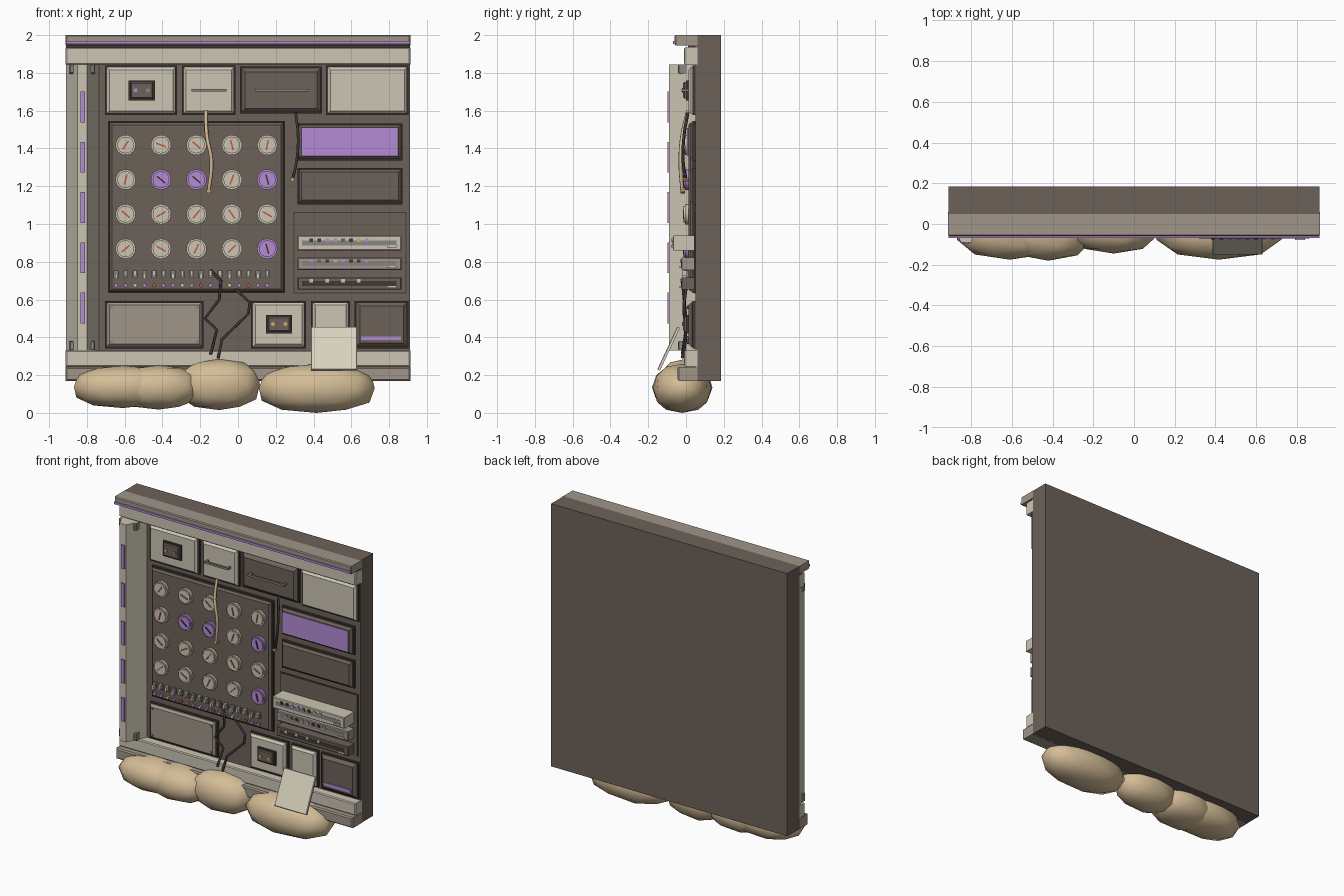
import bpy, bmesh, math
from mathutils import Matrix, Vector

start = bpy.data.objects.get("Cube")
if start:
    bpy.data.objects.remove(start)


def material(name, red, green, blue):
    mat = bpy.data.materials.new(name)
    mat.use_nodes = True
    colour = (red, green, blue, 1)
    mat.diffuse_color = colour
    mat.node_tree.nodes["Principled BSDF"].inputs["Base Color"].default_value = colour
    return mat


DARK = material("dark brown metal", .15, .12, .1)
CREAM = material("cream paint", .6, .56, .45)
TAUPE = material("taupe metal", .35, .3, .25)
PURPLE = material("purple glow", .46, .26, .66)
SAND = material("sand cloth", .66, .51, .31)
RED = material("needle red", .52, .1, .06)
BLACK = material("charcoal rubber", .05, .04, .035)
PALE = material("pale card", .69, .64, .51)
GREY = material("grey steel", .25, .24, .22)
GOLD = material("brass", .6, .4, .15)


def finish(name, bm, mat):
    mesh = bpy.data.meshes.new(name)
    bm.to_mesh(mesh)
    bm.free()
    mesh.materials.append(mat)
    obj = bpy.data.objects.new(name, mesh)
    bpy.context.collection.objects.link(obj)
    return obj


def box(name, mat, left, right, low, high, front, back=.06, bevel=0):
    bm = bmesh.new()
    bmesh.ops.create_cube(bm, size=1)
    for v in bm.verts:
        v.co = (right if v.co.x > 0 else left, back if v.co.y > 0 else front,
                high if v.co.z > 0 else low)
    if bevel:
        edges = [e for e in bm.edges if all(v.co.y == e.verts[0].co.y for v in e.verts)
                 and e.verts[0].co.y < back - .001]
        bmesh.ops.bevel(bm, geom=edges, offset=bevel, segments=1, affect='EDGES')
    return finish(name, bm, mat)


def bar(name, mat, x, z, width, height, front, back=.06, bevel=0):
    return box(name, mat, x - width / 2, x + width / 2, z - height / 2, z + height / 2,
               front, back, bevel)


def disc(name, mat, x, z, radius, front, back, sides=24, taper=1):
    bm = bmesh.new()
    turn = Matrix.Translation((x, (front + back) / 2, z)) @ Matrix.Rotation(math.pi / 2, 4, 'X')
    bmesh.ops.create_cone(bm, cap_ends=True, segments=sides, radius1=radius,
                          radius2=radius * taper, depth=back - front, matrix=turn)
    return finish(name, bm, mat)


def cable(name, mat, points, radius, kind):
    curve = bpy.data.curves.new(name, 'CURVE')
    curve.dimensions = '3D'
    curve.bevel_depth = radius
    curve.bevel_resolution = 1
    curve.resolution_u = 5
    curve.use_fill_caps = True
    spline = curve.splines.new(kind)
    if kind == 'BEZIER':
        spline.bezier_points.add(len(points) - 1)
        for knot, co in zip(spline.bezier_points, points):
            knot.co = co
            knot.handle_left_type = knot.handle_right_type = 'AUTO'
    else:
        spline.points.add(len(points) - 1)
        for knot, co in zip(spline.points, points):
            knot.co = (*co, 1)
    curve.materials.append(mat)
    obj = bpy.data.objects.new(name, curve)
    bpy.context.collection.objects.link(obj)
    return obj


def framed(name, mat, left, right, low, high, rim=.014):
    # dark raised surround with a slightly proud inner sheet
    box(name + "_surround", BLACK, left - .008, right + .008, low - .008, high + .008, .035)
    return box(name, mat, left, right, low, high, .012, bevel=rim)


def socket(name, x, z, width, height, lamps):
    box_edge = bar(name + "_rim", BLACK, x, z, width, height, 0)
    bar(name + "_face", DARK, x, z, width - .02, height - .02, -.015, bevel=.006)
    for side, mat in zip((-1, 1), lamps):
        disc(name + "_lamp", mat, x + side * .033, z, .011, -.022, 0, 8)


def handle(name, mat, x, z, width):
    bar(name, mat, x, z, width, .013, -.025, -.012)
    for side in (-1, 1):
        bar(name + "_post", mat, x + side * (width / 2 - .008), z, .014, .013, -.02)


# Wall slab and horizontal rails
box("wall_slab", DARK, -.91, .91, .17, 2, .05, .185)
box("top_rail", TAUPE, -.912, .912, 1.945, 2, -.06, bevel=.006)
box("top_light_strip", PURPLE, -.91, .91, 1.953, 1.968, -.068, -.05)
box("rail_shadow_gap", BLACK, -.905, .905, 1.93, 1.95, .01)
box("upper_band", CREAM, -.912, .912, 1.845, 1.935, -.01, bevel=.006)
box("lower_band", CREAM, -.912, .912, .245, .33, -.01, bevel=.006)
box("bottom_rail", TAUPE, -.912, .912, .17, .243, -.045, bevel=.008)

# Tapered side column with lights and clamps
bm = bmesh.new()
profile = [(-.91, .06), (-.91, .045), (-.85, -.09), (-.80, -.09), (-.737, .045), (-.737, .06)]
base = bm.faces.new([bm.verts.new((x, y, .33)) for x, y in profile])
top = bmesh.ops.extrude_face_region(bm, geom=[base])["geom"]
bmesh.ops.translate(bm, vec=(0, 0, 1.515), verts=[g for g in top if isinstance(g, bmesh.types.BMVert)])
bmesh.ops.recalc_face_normals(bm, faces=bm.faces)
finish("side_column", bm, CREAM)
for i in range(5):
    bar("column_light", PURPLE, -.822, .555 + i * .266, .026, .163, -.098, -.08)
for z in (.355, 1.82):
    for x in (-.878, -.773):
        bar("column_clamp", GREY, x, z, .032, .05, -.042, bevel=.006)

# Upper row of cabinets
framed("socket_cabinet", CREAM, -.695, -.33, 1.585, 1.83)
framed("narrow_cabinet", CREAM, -.288, -.02, 1.585, 1.83)
framed("dark_drawer", DARK, .018, .438, 1.592, 1.825, .02)
framed("plain_cabinet", CREAM, .475, .895, 1.585, 1.83)
socket("upper_socket", -.51, 1.708, .14, .106, (PURPLE, GREY))
handle("narrow_handle", GREY, -.153, 1.708, .185)
handle("drawer_handle", GREY, .23, 1.708, .28)

# Gauge board
framed("gauge_board", DARK, -.68, .24, .643, 1.537, .012)
angles = [35, 110, 130, 165, 10, 15, 130, 130, 20, 165,
          130, 60, 40, 145, 120, 50, 120, 25, 45, 165]
for i, angle in enumerate(angles):
    x, z = -.595 + i % 5 * .1875, 1.418 - i // 5 * .183
    lit = i in (6, 7, 9, 19)
    face = PURPLE if lit else CREAM
    disc("gauge_rim", face, x, z, .054, -.004, .03)
    disc("gauge_face", face, x, z, .044, -.012, .02)
    for k in range(24):
        turn = math.tau * (k + .5) / 24
        bar("gauge_tick", GREY, x + .05 * math.sin(turn), z + .05 * math.cos(turn),
            .004, .004, -.006, 0)
    needle = bar("gauge_needle", BLACK if lit else RED, 0, 0, .008, .056, -.003, .003)
    needle.matrix_world = Matrix.Translation((x, -.014, z)) @ Matrix.Rotation(math.radians(angle), 4, 'Y')

# Toggle switches with lamps below
lamps = (PURPLE, PURPLE, CREAM, PURPLE, RED)
for i in range(17):
    x = -.645 + i * .05
    bar("switch_base", GREY, x, .735, .026, .04, 0)
    bar("switch_lever", CREAM, x, .74 if i % 3 else .725, .015, .03, -.022, .01)
    disc("switch_lamp", lamps[i % 5], x, .675, .011, -.004, .02, 8)

# Screen and blank panel
framed("screen_frame", DARK, .322, .863, 1.345, 1.525)
bar("screen", PURPLE, .59, 1.433, .51, .148, .006, .03)
framed("blank_panel", DARK, .322, .863, 1.112, 1.288)

# Rack with three units
box("rack_back", BLACK, .295, .893, .633, 1.063, .046)
box("rack_recess", DARK, .3, .888, .638, 1.058, .042)
rack_lamps = (BLACK, BLACK, PURPLE, PURPLE, DARK, BLACK, GOLD, PURPLE)
for row, (z, height, front, mat) in enumerate(
        [(.9, .078, -.07, CREAM), (.79, .066, -.025, TAUPE), (.685, .066, -.025, DARK)]):
    bar("rack_unit", mat, .59, z, .552, height, front, bevel=.005)
    bar("rack_slot", BLACK if row == 2 else GREY, .59, z, .5, .026, front - .002, front + .01)
    for i in range(8):
        lamp = CREAM if row == 2 else rack_lamps[(i + row * 3) % 8]
        if row < 2 or i % 2 == 0:
            bar("rack_lamp", lamp, .388 + i * .042, z + .014, .019, .018, front - .006, front + .01)
    bar("rack_tab", CREAM, .815, z - .018, .05, .012, front - .009, front + .01)

# Lower row of panels
framed("riveted_panel", TAUPE, -.695, -.19, .35, .585)
for x in (-.67, -.215):
    for z in (.375, .56):
        disc("panel_rivet", GREY, x, z, .009, .006, .02, 8)
framed("outlet_panel", CREAM, .078, .353, .35, .585)
socket("lower_socket", .218, .47, .138, .098, (GOLD, GOLD))
framed("small_panel", CREAM, .395, .585, .35, .585)
framed("corner_panel", DARK, .625, .895, .35, .585, .02)
bar("corner_light", PURPLE, .757, .395, .212, .02, .005, .03)

# Loose card leaning on the bags
card = bar("leaning_card", PALE, 0, 0, .245, .25, -.008, .008, .003)
card.matrix_world = Matrix.Translation((.508, -.092, .34)) @ Matrix.Rotation(math.radians(-25), 4, 'X')

# Hanging cables
cable("tan_cable", SAND, [(-.17, .01, 1.6), (-.165, -.02, 1.47), (-.14, -.03, 1.33),
                          (-.155, -.02, 1.17)], .01, 'BEZIER')
disc("tan_cable_tip", GOLD, -.155, 1.175, .013, -.03, -.005, 8)
cable("short_cable", BLACK, [(.305, .01, 1.59), (.318, -.01, 1.47), (.31, -.015, 1.33),
                             (.288, 0, 1.235)], .008, 'BEZIER')
disc("short_cable_tip", GOLD, .288, 1.235, .011, -.015, .015, 8)
cable("kinked_cable", BLACK, [(-.145, 0, .755), (-.09, -.02, .7), (-.1, -.01, .6),
                              (-.175, 0, .5), (-.112, 0, .44), (-.145, -.02, .31)], .008, 'POLY')
cable("looped_cable", BLACK, [(-.013, 0, .655), (.062, -.01, .585), (.055, -.01, .525),
                              (-.085, 0, .39), (-.105, -.02, .29)], .008, 'POLY')

# Sandbags along the foot
for x, y, z, length, depth, height in [
        (-.61, -.02, .138, .54, .31, .225), (-.42, -.02, .135, .45, .32, .235),
        (-.1, -.005, .15, .45, .28, .27), (.417, -.02, .13, .64, .31, .26)]:
    bm = bmesh.new()
    bmesh.ops.create_icosphere(bm, subdivisions=2, radius=1)
    for v in bm.verts:
        plump = Vector([math.copysign(abs(c) ** .85, c) for c in v.co])
        v.co = (x + plump.x * length / 2, y + plump.y * depth / 2, z + plump.z * height / 2)
    for f in bm.faces:
        f.smooth = True
    finish("sandbag", bm, SAND)
